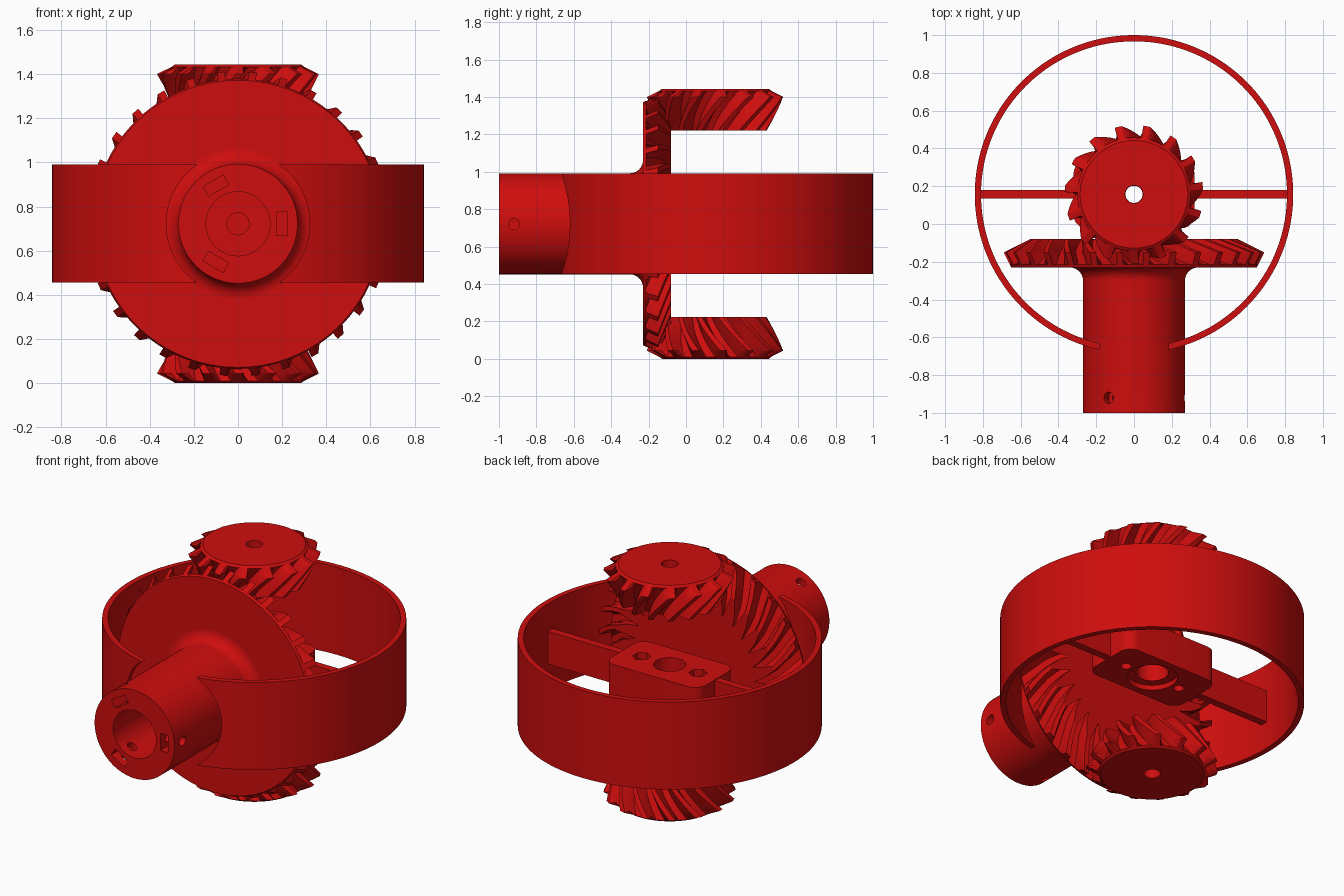
import bpy, bmesh, math
from mathutils import Matrix

if "Cube" in bpy.data.objects:
    bpy.data.objects.remove(bpy.data.objects["Cube"])

CY, CZ = 0.157, 0.722          # vertical axis position, shaft height
red = bpy.data.materials.new("red")
red.diffuse_color = (0.62, 0.004, 0.004, 1)
red.use_nodes = True
red.node_tree.nodes["Principled BSDF"].inputs["Base Color"].default_value = red.diffuse_color


def finish(name, bm, smooth=True):
    bmesh.ops.recalc_face_normals(bm, faces=bm.faces[:])
    me = bpy.data.meshes.new(name)
    bm.to_mesh(me)
    bm.free()
    ob = bpy.data.objects.new(name, me)
    bpy.context.collection.objects.link(ob)
    me.materials.append(red)
    return ob


def loft(name, rings):
    """Closed loop of rings with equal point counts (torus topology)."""
    bm = bmesh.new()
    vs = [[bm.verts.new(p) for p in r] for r in rings]
    n, m = len(vs), len(vs[0])
    for i in range(n):
        a, b = vs[i], vs[(i + 1) % n]
        for j in range(m):
            k = (j + 1) % m
            bm.faces.new((a[j], a[k], b[k], b[j]))
    return finish(name, bm)


# axis maps: radial u, v and axial a to world
def shaft_axis(u, v, a):
    return (u, a, CZ + v)


def top_axis(u, v, a):
    return (u, CY + v, a)


def bottom_axis(u, v, a):
    return (u, CY + v, 2 * CZ - a)


def lathe(name, profile, axis, seg=96):
    ang = [2 * math.pi * i / seg for i in range(seg)]
    return loft(name, [[axis(r * math.cos(t), r * math.sin(t), a) for t in ang]
                       for r, a in profile])


def bevel_gear(name, teeth, stations, bore, apex, sin_g, cos_g, twist, phase, axis):
    """Spiral bevel gear; stations are (axial, root radius, tip radius)."""
    shape = [(-0.5, 0), (-0.31, 0), (-0.23, 0.5), (-0.12, 1),
             (0.12, 1), (0.23, 0.5), (0.31, 0)]
    full = list(stations[:3])
    p, q = stations[2], stations[3]
    for i in range(1, 7):
        full.append(tuple(p[k] + (q[k] - p[k]) * i / 6 for k in range(3)))
    rings = []

    def ring(a, root, tip):
        out = []
        for t in range(teeth):
            for f, h in shape:
                r = root + (tip - root) * h
                s = r * sin_g + abs(a - apex) * cos_g
                th = phase + 2 * math.pi * (t + f) / teeth + twist * (s - 0.76)
                out.append(axis(r * math.cos(th), r * math.sin(th), a))
        return out
    for a, root, tip in full:
        rings.append(ring(a, root, tip))
    rings.append(ring(full[-1][0], bore, bore))
    rings.append(ring(full[0][0], bore, bore))
    return loft(name, rings)


def box(name, size, center, rot=None, round_z=0):
    bm = bmesh.new()
    bmesh.ops.create_cube(bm, size=1, matrix=Matrix.Diagonal((*size, 1)))
    if round_z:
        edges = [e for e in bm.edges
                 if abs(e.verts[0].co.z - e.verts[1].co.z) > 1e-4]
        bmesh.ops.bevel(bm, geom=edges, offset=round_z, segments=6,
                        profile=0.5, affect='EDGES')
    bm.transform(Matrix.Translation(center) @ (rot or Matrix()))
    return finish(name, bm)


def rod(name, r, length, center, rot=None, seg=48):
    bm = bmesh.new()
    bmesh.ops.create_cone(bm, cap_ends=True, segments=seg, radius1=r,
                          radius2=r, depth=length)
    bm.transform(Matrix.Translation(center) @ (rot or Matrix()))
    return finish(name, bm)


def cut(ob, cutters):
    for c in cutters:
        mod = ob.modifiers.new("cut", 'BOOLEAN')
        mod.operation, mod.solver, mod.object = 'DIFFERENCE', 'EXACT', c
    dg = bpy.context.evaluated_depsgraph_get()
    dg.update()
    me = bpy.data.meshes.new_from_object(ob.evaluated_get(dg))
    ob.modifiers.clear()
    ob.data = me
    for c in cutters:
        bpy.data.objects.remove(c)


ALONG_X = Matrix.Rotation(math.pi / 2, 4, 'Y')
ALONG_Y = Matrix.Rotation(math.pi / 2, 4, 'X')

# outer ring with an opening around the shaft
ring_band = lathe("outer_ring", [(0.843, 0.455), (0.843, 0.99),
                                 (0.81, 0.99), (0.81, 0.455)], top_axis, 144)
cut(ring_band, [rod("cutter", 0.325, 0.8, (0, -0.8, CZ), ALONG_Y, 96)])

# hollow drive shaft with flared base
fillet = [(0.34 - 0.07 * math.cos(t * math.pi / 16),
           -0.30 + 0.07 * math.sin(t * math.pi / 16)) for t in range(9)]
shaft = lathe("drive_shaft", [(0.05, -0.229), (0.05, -0.32), (0.145, -0.32),
                              (0.145, -1.0), (0.27, -1.0)] + fillet, shaft_axis)
cutters = []
for i in range(3):
    turn = Matrix.Rotation(-i * 2 * math.pi / 3, 4, 'Y')
    place = Matrix.Translation((0, 0, CZ)) @ turn
    # nut pocket and set-screw hole
    cutters.append(box("cutter", (0.05, 0.17, 0.105), (0, 0, 0),
                       place @ Matrix.Translation((0.2, -0.95, 0))))
    cutters.append(rod("cutter", 0.03, 0.22, (0, 0, 0),
                       place @ Matrix.Translation((0.22, -0.92, 0)) @ ALONG_X, 24))
cut(shaft, cutters)

# large crown gear on the shaft
bevel_gear("crown_gear", 30,
           [(-0.23, 0.65, 0.65), (-0.215, 0.657, 0.657),
            (-0.15, 0.527, 0.69), (-0.08, 0.387, 0.55)],
           0.05, CY, 0.894, 0.447, -1.1, 0, shaft_axis)

# upper and lower pinions
for name, axis in (("upper_pinion", top_axis), ("lower_pinion", bottom_axis)):
    bevel_gear(name, 15,
               [(1.444, 0.285, 0.285), (1.433, 0.30, 0.30),
                (1.40, 0.284, 0.367), (1.22, 0.194, 0.277)],
               0.047, CZ, 0.447, 0.894, 2.2, -math.pi / 2, axis)

# centre block with bearing bore and two bolt holes
block = box("centre_block", (0.64, 0.36, 0.21), (0, CY, CZ), round_z=0.07)
cutters = [rod("cutter", 0.09, 0.6, (0, CY, CZ)),
           rod("cutter", 0.14, 0.1, (0, CY, CZ - 0.125))]
for sx in (-1, 1):
    cutters.append(rod("cutter", 0.03, 0.6, (sx * 0.19, CY, CZ), seg=24))
    cutters.append(rod("cutter", 0.052, 0.12, (sx * 0.19, CY, CZ + 0.125), seg=6))
cut(block, cutters)

# cross bars from the block to the ring
for sx, side in ((-1, "left"), (1, "right")):
    box(side + "_cross_bar", (0.515, 0.046, 0.2), (sx * 0.5625, CY, CZ))

# smooth round surfaces, keep sharp edges
for ob in bpy.context.scene.objects:
    ob.select_set(True)
    bpy.context.view_layer.objects.active = ob
bpy.ops.object.shade_smooth_by_angle(angle=math.radians(25))
